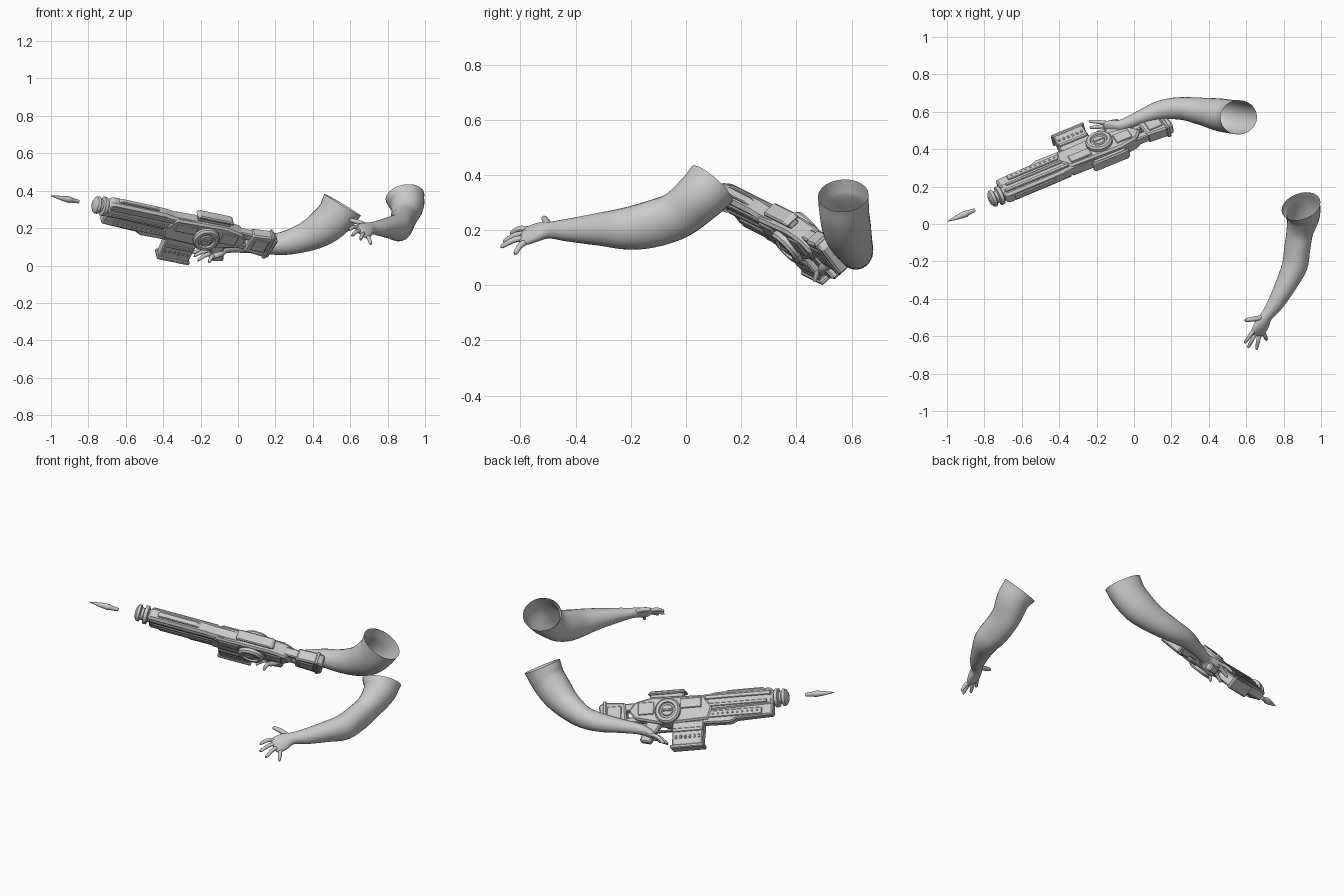
import bpy, bmesh, math
from mathutils import Vector, Matrix

if "Cube" in bpy.data.objects:
    bpy.data.objects.remove(bpy.data.objects["Cube"])

GREY = (0.6, 0.6, 0.6, 1)
mat = bpy.data.materials.new("plain grey")
mat.use_nodes = True
mat.diffuse_color = GREY
mat.node_tree.nodes["Principled BSDF"].inputs["Base Color"].default_value = GREY

# Weapon frame: local x runs muzzle to butt, y is up, z is the front side
back = Vector((0.908, 0.375, -0.187)).normalized()
up = Vector((0.385, -0.57, 0.725))
up = (up - back * up.dot(back)).normalized()
side = back.cross(up)
FRAME = Matrix((back, up, side)).transposed().to_4x4()
FRAME.translation = (-0.735, 0.145, 0.32)


def finish(name, bm, matrix=None, smooth=None, bevel=0):
    bmesh.ops.recalc_face_normals(bm, faces=bm.faces)
    mesh = bpy.data.meshes.new(name)
    bm.to_mesh(mesh)
    bm.free()
    mesh.materials.append(mat)
    ob = bpy.data.objects.new(name, mesh)
    bpy.context.collection.objects.link(ob)
    if matrix:
        ob.matrix_world = matrix
    if bevel:
        mod = ob.modifiers.new("chamfer", "BEVEL")
        mod.width = bevel
        mod.segments = 1
        mod.limit_method = "ANGLE"
    if smooth:
        bpy.ops.object.select_all(action="DESELECT")
        ob.select_set(True)
        bpy.context.view_layer.objects.active = ob
        bpy.ops.object.shade_smooth_by_angle(angle=math.radians(smooth))


def slab(name, outline, z0, z1, bevel=0.006):
    """Side outline extruded across the weapon."""
    bm = bmesh.new()
    face = bm.faces.new([bm.verts.new((x, y, z0)) for x, y in outline])
    new = bmesh.ops.extrude_face_region(bm, geom=[face])["geom"]
    moved = [v for v in new if isinstance(v, bmesh.types.BMVert)]
    bmesh.ops.translate(bm, verts=moved, vec=(0, 0, z1 - z0))
    finish(name, bm, FRAME, bevel=bevel)


def box(name, x0, x1, y0, y1, z0, z1, bevel=0.005):
    slab(name, [(x0, y0), (x1, y0), (x1, y1), (x0, y1)], z0, z1, bevel)


def bridge(bm, rings):
    for a, b in zip(rings, rings[1:]):
        n = len(a)
        for i in range(n):
            bm.faces.new((a[i], a[(i + 1) % n], b[(i + 1) % n], b[i]))


def lathe(name, profile, matrix, sides=28):
    """Profile of (distance, radius) turned about local x."""
    bm = bmesh.new()
    turn = [math.tau * i / sides for i in range(sides)]
    rings = [[bm.verts.new((x, r * math.cos(t), r * math.sin(t))) for t in turn]
             for x, r in profile]
    bridge(bm, rings)
    bm.faces.new(rings[0])
    bm.faces.new(rings[-1])
    finish(name, bm, matrix, smooth=35)


def spline(p, q, r, s, t):
    return 0.5 * (2 * q + (r - p) * t + (2 * p - 5 * q + 4 * r - s) * t * t
                  + (3 * q - p - 3 * r + s) * t ** 3)


def loft(name, sections, wide_start, wide_end, sides=24, steps=5):
    """Smooth tube through (x, y, z, wide radius, thin radius), open at its start."""
    pts = [Vector(s) for s in sections]
    pts = [2 * pts[0] - pts[1]] + pts + [2 * pts[-1] - pts[-2]]
    path = []
    for i in range(1, len(pts) - 2):
        path += [spline(*pts[i - 1:i + 3], k / steps) for k in range(steps)]
    path.append(pts[-2])
    spots = [Vector(p[:3]) for p in path]
    angles = [math.tau * k / sides for k in range(sides)]
    last = len(spots) - 1
    bm = bmesh.new()
    rings = []
    for i, (p, c) in enumerate(zip(path, spots)):
        tangent = (spots[min(i + 1, last)] - spots[max(i - 1, 0)]).normalized()
        across = wide_start.lerp(wide_end, i / last)
        u = (across - tangent * across.dot(tangent)).normalized()
        v = tangent.cross(u)
        rings.append([bm.verts.new(c + u * p[3] * math.cos(t) + v * p[4] * math.sin(t))
                      for t in angles])
    bridge(bm, rings)
    bm.faces.new(rings[-1])
    finish(name, bm, smooth=70)


def finger(name, base, tip, across, r, arch):
    mid = base.lerp(tip, 0.5) + Vector((0, 0, arch))
    near = base.lerp(tip, 0.95)
    loft(name, [(*base, r, r), (*mid, r, r), (*near, r * 0.7, r * 0.7),
                (*tip, r * 0.2, r * 0.2)], across, across, sides=12, steps=4)


def arm(name, sections, shoulder_wide, palm_wide, tips, thumb):
    across = Vector(palm_wide).normalized()
    loft(name, sections, Vector(shoulder_wide).normalized(), across)
    palm, before = Vector(sections[-2][:3]), Vector(sections[-3][:3])
    along = (palm - before).normalized()
    row = (across - along * across.dot(along)).normalized()
    for i, tip in enumerate(tips):
        base = palm + row * (i - 1.5) * 0.023
        finger(f"{name}_finger_{i + 1}", base, Vector(tip), row, 0.0108, 0.008)
    finger(f"{name}_thumb", Vector(thumb[0]), Vector(thumb[1]), Vector((0, 0, 1)), 0.0135, 0.004)


# Arms, each from the open shoulder end to the palm
arm("free_arm", [
    (.893, .095, .367, .108, .097), (.905, .05, .32, .089, .093), (.888, -.03, .255, .07, .088),
    (.873, -.13, .22, .068, .086), (.86, -.22, .205, .068, .077), (.82, -.31, .203, .058, .061),
    (.76, -.42, .2, .045, .042), (.71, -.49, .2, .034, .029), (.685, -.535, .193, .046, .025),
    (.665, -.575, .18, .047, .02), (.655, -.595, .175, .036, .01)],
    (.2, .1, 0), (.12, .01, -.085),
    [(.592, -.635, .19), (.61, -.66, .16), (.655, -.67, .14), (.71, -.62, .115)],
    [(.69, -.5, .21), (.595, -.515, .245)])
arm("holding_arm", [
    (.56, .57, .325, .114, .092), (.52, .574, .262, .104, .09), (.45, .585, .2, .096, .087),
    (.365, .602, .154, .08, .074), (.25, .618, .12, .064, .06), (.14, .608, .112, .051, .052),
    (.03, .568, .105, .037, .038), (-.06, .53, .097, .031, .03), (-.1, .518, .084, .045, .026),
    (-.14, .515, .072, .048, .021), (-.16, .517, .065, .038, .01)],
    (.75, 0, -.6), (.09, -.07, -.04),
    [(-.24, .55, .068), (-.235, .515, .052), (-.215, .48, .028), (-.155, .465, .017)],
    [(-.07, .505, .1), (-.098, .435, .122)])

# Muzzle and flying round
lathe("muzzle", [(-.042, .026), (-.03, .045), (-.015, .048), (-.008, .034), (.005, .034),
                 (.01, .052), (.028, .052), (.034, .036), (.08, .036)], FRAME)
lathe("round", [(-.3, .001), (-.27, .007), (-.235, .013), (-.2, .017), (-.185, .017), (-.18, .014),
                (-.135, .009)], FRAME @ Matrix.Translation((0, .011, .018)), sides=16)

# Main body
slab("barrel_shroud", [(.035, -.045), (.035, .045), (.06, .056), (.36, .054), (.42, .045),
                       (.62, .045), (.62, -.06)], -.035, .035, .013)
slab("lower_guard", [(.04, -.1), (.04, -.03), (.47, -.03), (.47, -.12), (.28, -.125), (.25, -.108)],
     -.028, .028, .008)
slab("receiver", [(.4, -.1), (.38, -.03), (.43, .04), (.72, .05), (.82, .03), (.86, -.02),
                  (.82, -.07), (.66, -.11)], -.042, .042, .01)
slab("top_spine", [(.08, .05), (.1, .066), (.3, .064), (.34, .05)], -.015, .015, .004)

# Top rail with a raised cap
box("rail_base", .55, .74, .045, .072, -.02, .02)
slab("rail_cap", [(.535, .068), (.545, .088), (.74, .088), (.755, .068)], -.03, .03)

# Magazine
slab("magazine", [(.44, -.245), (.43, -.1), (.61, -.1), (.61, -.25)], -.03, .03)
box("magazine_foot", .43, .62, -.252, -.232, -.036, .036)

# Grip and trigger guard
slab("grip", [(.67, -.09), (.76, -.08), (.8, -.19), (.74, -.205)], -.022, .022, .008)
box("guard_bar", .62, .72, -.145, -.135, -.012, .012, .002)

# Stock: two struts and the butt
slab("stock_upper_strut", [(.8, -.02), (.8, .03), (.95, .03), (.95, -.005)], -.024, .024)
slab("stock_lower_strut", [(.78, -.08), (.8, -.045), (.95, -.055), (.95, -.085)], -.02, .02)
slab("stock_butt", [(.87, -.085), (.88, .035), (1.0, .045), (1.03, .03), (1.02, -.1)],
     -.033, .033, .008)
box("butt_pad", .985, 1.005, -.103, .05, -.037, .037)

# Details repeated on both faces
for tag, s in (("front", 1), ("back", -1)):
    def plate(name, x0, x1, y0, y1, inner, outer):
        box(f"{tag}_{name}", x0, x1, y0, y1, *sorted((s * inner, s * outer)), .003)
    plate("long_rib", .05, .42, .012, .034, .03, .043)
    plate("lower_rib", .07, .4, -.03, -.012, .03, .041)
    plate("guard_panel", .1, .44, -.092, -.055, .024, .035)
    plate("receiver_panel", .44, .56, -.03, .025, .039, .05)
    plate("rear_panel", .71, .8, -.05, .02, .039, .049)
    plate("butt_panel", .9, .98, -.06, .015, .03, .039)
    plate("magazine_band", .435, .605, -.16, -.14, .026, .037)
    # Round hub with raised rim and slot bar
    hub = FRAME @ Matrix.Translation((.63, -.04, 0)) @ Matrix.Rotation(-s * math.pi / 2, 4, "Y")
    lathe(f"{tag}_hub", [(.02, .072), (.058, .072), (.068, .063), (.068, .047), (.058, .043),
                         (.058, .034), (.064, .03)], hub, sides=32)
    plate("hub_bar", .6, .66, -.046, -.034, .058, .069)
    # Stud rows
    for i in range(12):
        x = .12 + i * .028
        plate(f"stud_{i + 1}", x, x + .01, -.078, -.068, .033, .039)
    for i in range(6):
        x = .45 + i * .026
        plate(f"magazine_ridge_{i + 1}", x, x + .012, -.2, -.18, .027, .034)
